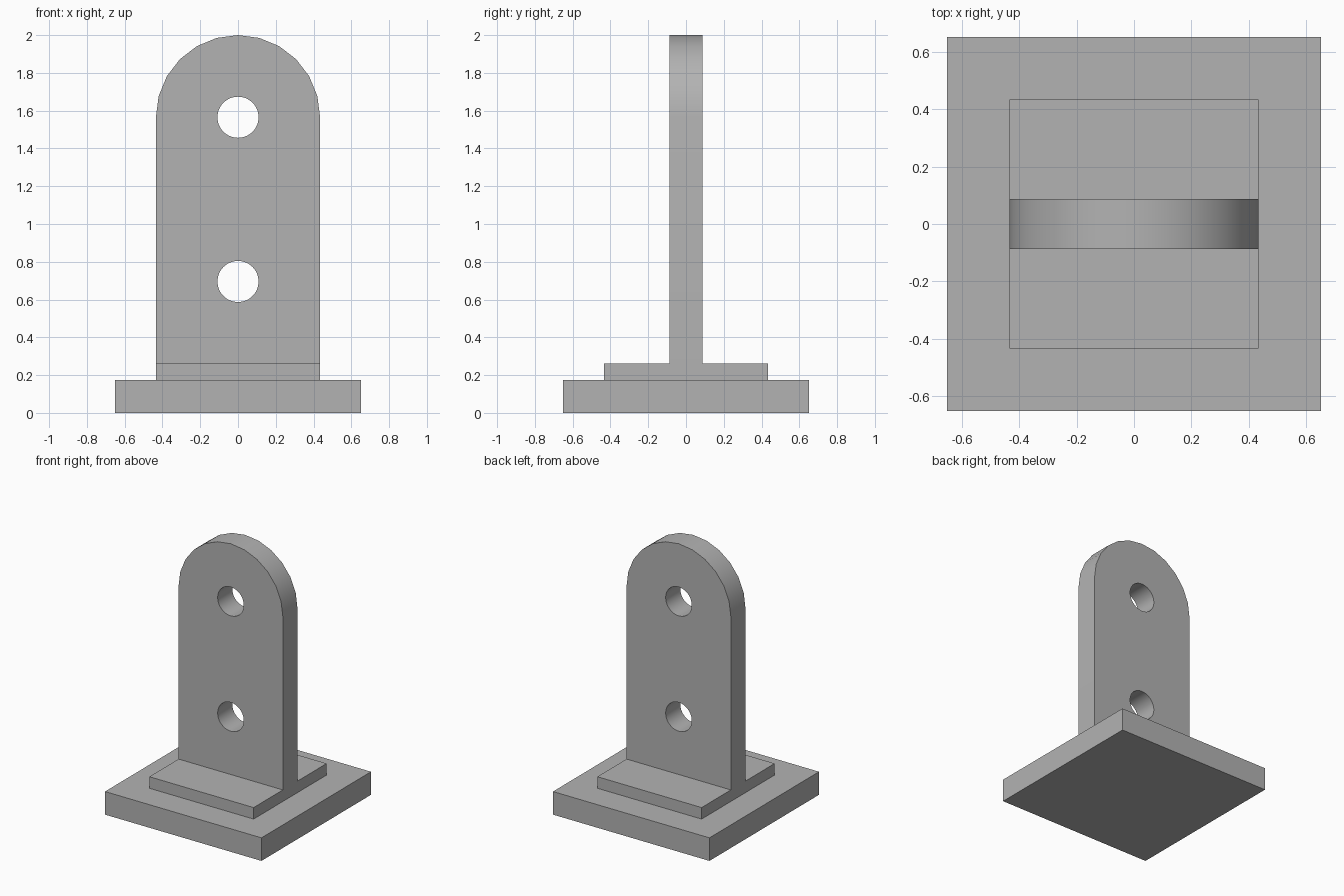
import bpy
import bmesh
from math import cos, sin, pi, radians

cube = bpy.data.objects.get("Cube")
if cube:
    bpy.data.objects.remove(cube, do_unlink=True)

U = 2 / 23  # one design unit

grey = bpy.data.materials.new("plain grey")
grey.use_nodes = True
colour = (0.45, 0.45, 0.45, 1)
grey.diffuse_color = colour
grey.node_tree.nodes["Principled BSDF"].inputs["Base Color"].default_value = colour


def prism(name, outline, direction):
    """Extrude a closed outline of 3D points along a direction."""
    bm = bmesh.new()
    face = bm.faces.new([bm.verts.new(p) for p in outline])
    result = bmesh.ops.extrude_face_region(bm, geom=[face])
    moved = [v for v in result["geom"] if isinstance(v, bmesh.types.BMVert)]
    bmesh.ops.translate(bm, verts=moved, vec=direction)
    bmesh.ops.recalc_face_normals(bm, faces=bm.faces)
    mesh = bpy.data.meshes.new(name)
    bm.to_mesh(mesh)
    bm.free()
    mesh.materials.append(grey)
    obj = bpy.data.objects.new(name, mesh)
    bpy.context.collection.objects.link(obj)
    return obj


def slab(name, half, bottom, top):
    corners = [(-half, -half), (half, -half), (half, half), (-half, half)]
    return prism(name, [(x, y, bottom) for x, y in corners], (0, 0, top - bottom))


def arc(radius, z, y, sweep, steps):
    return [(radius * cos(sweep * i / steps), y, z + radius * sin(sweep * i / steps))
            for i in range(steps + 1)]


# Stepped foot
slab("base_plate", 7.5 * U, 0, 2 * U)
slab("raised_pad", 5 * U, 2 * U, 3 * U)

# Upright plate with a rounded top
width, crown = 5 * U, 18 * U
outline = arc(width, crown, -U, pi, 12) + [(-width, -U, 3 * U), (width, -U, 3 * U)]
upright = prism("upright_plate", outline, (0, 2 * U, 0))

# Two round through holes
for label, height in (("lower", 8 * U), ("upper", crown)):
    ring = arc(1.25 * U, height, -2 * U, 2 * pi, 48)[:-1]
    cutter = prism(label + "_hole_cutter", ring, (0, 4 * U, 0))
    cutter.hide_render = True
    cut = upright.modifiers.new(label + "_hole", "BOOLEAN")
    cut.operation = "DIFFERENCE"
    cut.solver = "EXACT"
    cut.object = cutter
    bpy.ops.object.select_all(action="DESELECT")
    upright.select_set(True)
    bpy.context.view_layer.objects.active = upright
    bpy.ops.object.modifier_apply(modifier=cut.name)
    bpy.data.objects.remove(cutter, do_unlink=True)

bpy.ops.object.shade_smooth_by_angle(angle=radians(30))
